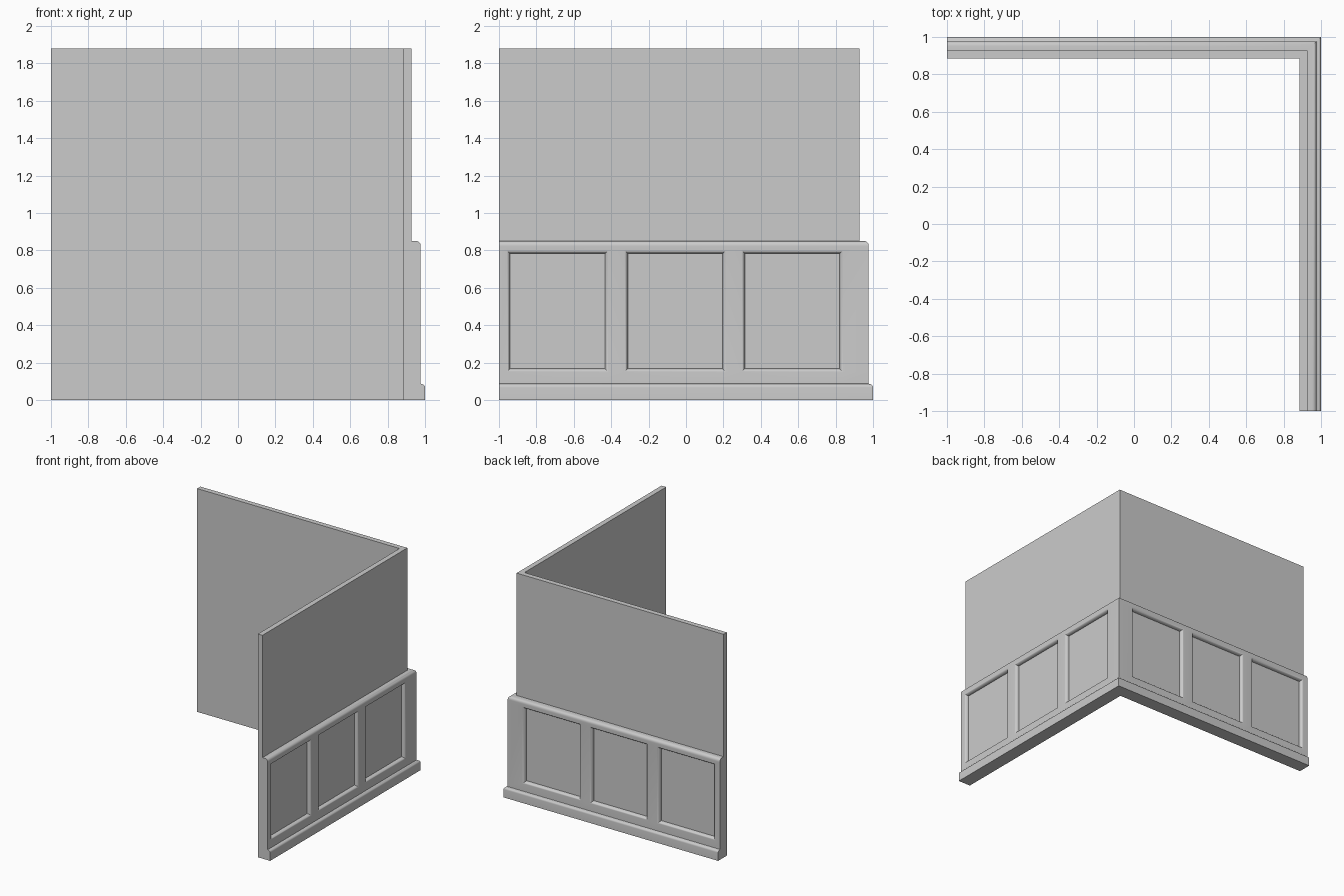
import bpy, bmesh, math

if "Cube" in bpy.data.objects:
    bpy.data.objects.remove(bpy.data.objects["Cube"])

FACE = 0.977           # outer plane of the wainscot
Z_LOW, Z_HIGH = 0.10, 0.82   # band that holds the panels


def finish(bm, name, recalc=False):
    bmesh.ops.remove_doubles(bm, verts=bm.verts, dist=1e-5)
    if recalc:
        bmesh.ops.recalc_face_normals(bm, faces=bm.faces)
    mesh = bpy.data.meshes.new(name)
    bm.to_mesh(mesh)
    bm.free()
    ob = bpy.data.objects.new(name, mesh)
    bpy.context.collection.objects.link(ob)
    bpy.ops.object.select_all(action='DESELECT')
    ob.select_set(True)
    bpy.context.view_layer.objects.active = ob
    bpy.ops.object.shade_smooth_by_angle(angle=math.radians(35))
    return ob


def arc(cx, cz, r, n=6):
    # quarter round from straight up to straight outwards
    return [(cx + r * math.sin(i * math.pi / 2 / n), cz + r * math.cos(i * math.pi / 2 / n))
            for i in range(n + 1)]


# Wall cross-section (offset, height), swept around the mitred corner
profile = [(0.885, 0), (0.885, 1.88), (0.928, 1.88), (0.928, 0.85)]
profile += arc(FACE - 0.025, 0.825, 0.025)
gap = len(profile)
profile += [(FACE, Z_HIGH), (FACE, Z_LOW), (FACE, 0.088)]
profile += arc(0.982, 0.067, 0.018)
profile += [(1.0, 0)]

bm = bmesh.new()
rows = [[bm.verts.new(p) for p in ((o, -1, z), (o, o, z), (-1, o, z))] for o, z in profile]
for i in range(len(rows)):
    if i == gap:
        continue           # filled by the panel bands
    a, b = rows[i], rows[(i + 1) % len(rows)]
    for k in (0, 1):
        bm.faces.new((a[k], a[k + 1], b[k + 1], b[k]))
for k in (0, 2):
    bm.faces.new([r[k] for r in rows])
finish(bm, "corner_wall", recalc=True)

# Recessed panels with quarter-round mouldings
HALF, WIDTH, DEPTH = 0.271, 0.018, 0.030
PANEL_Z = (0.15, 0.80)
centers = (-0.687, -0.058, 0.568)
steps = [(WIDTH * math.sin(i * math.pi / 12), DEPTH * (1 - math.cos(i * math.pi / 12)))
         for i in range(7)]


def panel_band(name, swap):
    bm = bmesh.new()

    def quad(pts):
        vs = [bm.verts.new((y, x, z) if swap else (x, y, z)) for x, y, z in pts]
        bm.faces.new(vs[::-1] if swap else vs)

    def rect(x, y0, y1, z0, z1):
        return [(x, y0, z0), (x, y1, z0), (x, y1, z1), (x, y0, z1)]

    cols = [-1] + [c + s * HALF for c in centers for s in (-1, 1)] + [FACE]
    zs = [Z_LOW, *PANEL_Z, Z_HIGH]
    for i in range(len(cols) - 1):
        for j in range(3):
            y0, y1, z0, z1 = cols[i], cols[i + 1], zs[j], zs[j + 1]
            if not (i % 2 and j == 1):
                quad(rect(FACE, y0, y1, z0, z1))
                continue
            rings = [rect(FACE - d, y0 + w, y1 - w, z0 + w, z1 - w) for w, d in steps]
            for a, b in zip(rings, rings[1:]):
                for k in range(4):
                    n = (k + 1) % 4
                    quad([a[k], a[n], b[n], b[k]])
            quad(rings[-1])
    return finish(bm, name)


panel_band("right_wainscot_panels", False)
panel_band("back_wainscot_panels", True)
